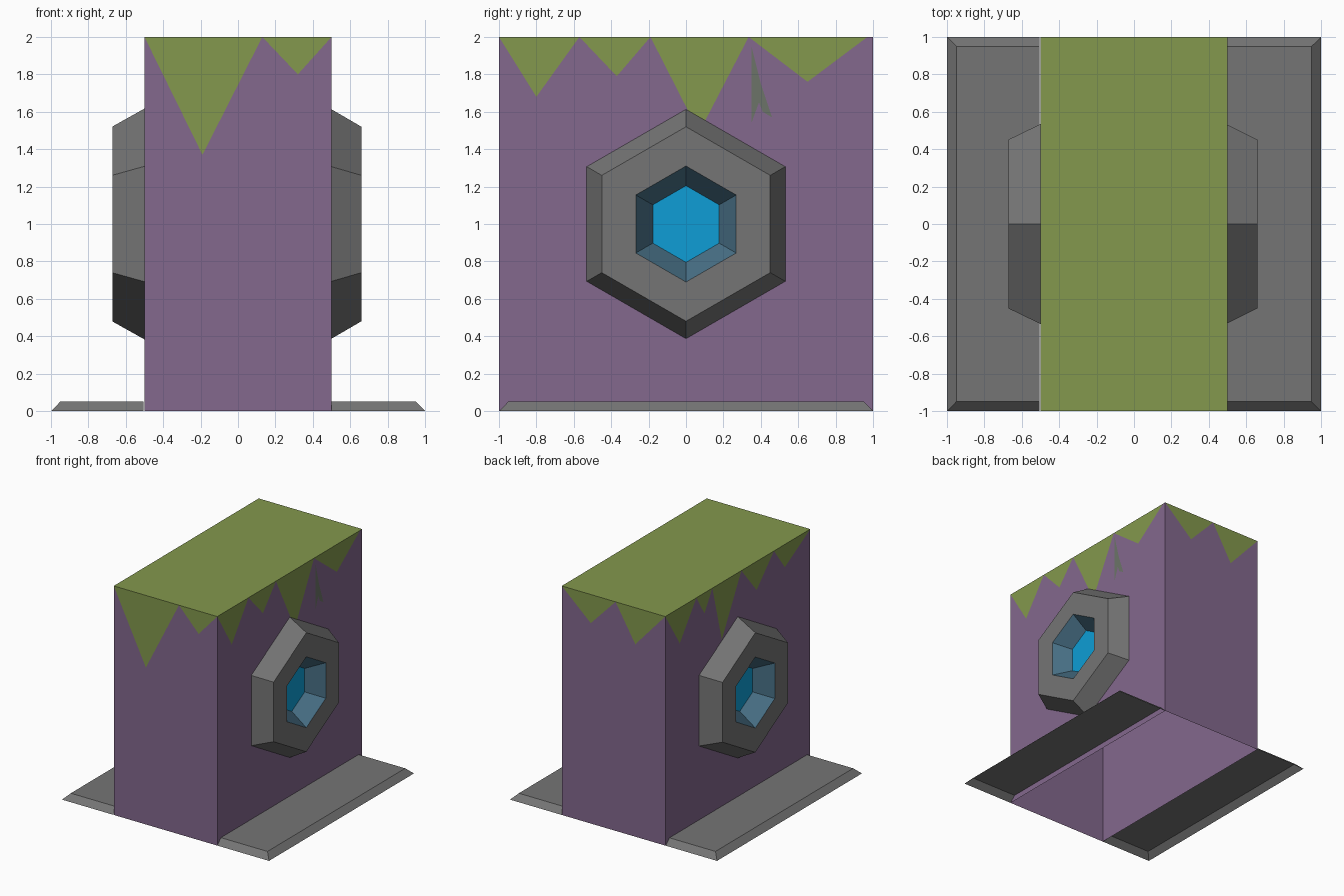
import bpy, bmesh, math
from mathutils import Vector

if "Cube" in bpy.data.objects:
    bpy.data.objects.remove(bpy.data.objects["Cube"])


def material(name, rgb):
    lin = [((c / 255 + 0.055) / 1.055) ** 2.4 if c > 10 else c / 255 / 12.92 for c in rgb]
    m = bpy.data.materials.new(name)
    m.diffuse_color = (*lin, 1)
    m.use_nodes = True
    m.node_tree.nodes["Principled BSDF"].inputs["Base Color"].default_value = m.diffuse_color
    return m


PURPLE = material("purple_stone", (131, 104, 141))
GREEN = material("moss_green", (131, 152, 77))
GRAY = material("gray_metal", (117, 117, 117))
BLUE = material("bright_blue", (14, 158, 214))
TEAL = material("dull_teal", (72, 112, 134))
SMUDGE = material("faded_moss", (108, 116, 104))


def build(name, faces, mats):
    """faces: (points, outward direction, material index)"""
    bm = bmesh.new()
    for pts, out, mi in faces:
        f = bm.faces.new([bm.verts.new(p) for p in pts])
        f.material_index = mi
        f.normal_update()
        if f.normal.dot(Vector(out)) < 0:
            f.normal_flip()
    bmesh.ops.remove_doubles(bm, verts=bm.verts[:], dist=1e-5)
    me = bpy.data.meshes.new(name)
    bm.to_mesh(me)
    bm.free()
    for m in mats:
        me.materials.append(m)
    ob = bpy.data.objects.new(name, me)
    bpy.context.collection.objects.link(ob)
    return ob


# Body walls: a zigzag line of (position, height) splits purple from green
def wall(zigzag, place, out):
    a, b = zigzag[0][0], zigzag[-1][0]
    side = 1 if b > a else -1
    half = 1.0 if abs(out[0]) else 0.5
    lower = [(-half * side, 0)] + [(-half * side, 2)] * (abs(a) < half)
    lower += zigzag + [(half * side, 2)] * (abs(b) < half) + [(half * side, 0)]
    faces = [([place(*p) for p in lower], out, 0)]
    for i in range(0, len(zigzag) - 2, 2):
        faces.append(([place(*p) for p in zigzag[i:i + 3]], out, 1))
    return faces


front = [(-.5, 2), (-.19, 1.37), (.13, 2), (.32, 1.8), (.5, 2)]
back = [(-.5, 2), (-.21, 1.68), (-.02, 2), (.22, 1.75), (.5, 2)]
right = [(-1, 2), (-.8, 1.68), (-.57, 2), (-.37, 1.79), (-.19, 2),
         (.07, 1.49), (.335, 2), (.65, 1.76), (.97, 2)]
left = [(-1, 2), (-.65, 1.8), (-.5, 2), (-.26, 1.75), (-.05, 2), (.22, 1.5),
        (.35, 2), (.46, 1.82), (.57, 2), (.8, 1.69), (1, 2)]

body = wall(front, lambda u, z: (u, -1, z), (0, -1, 0))
body += wall(back, lambda u, z: (u, 1, z), (0, 1, 0))
body += wall(right, lambda u, z: (.5, u, z), (1, 0, 0))
body += wall(left, lambda u, z: (-.5, u, z), (-1, 0, 0))
body.append(([(-.5, -1, 2), (.5, -1, 2), (.5, 1, 2), (-.5, 1, 2)], (0, 0, 1), 1))
build("body", body, [PURPLE, GREEN])

# Faded streak on the right wall
streak = [(.35, 1.95), (.40, 1.75), (.46, 1.57), (.41, 1.60), (.39, 1.65), (.35, 1.54)]
build("faded_streak", [([(.503, y, z) for y, z in streak], (1, 0, 0), 0)], [SMUDGE])


# Hexagonal ports: rings of (x, radius) joined by bands, closed by a blue plate
def hexagon(x, r):
    return [Vector((x, r * math.sin(k * math.pi / 3), 1 + r * math.cos(k * math.pi / 3)))
            for k in range(6)]


def port(name, s, depth, r_base, r_face):
    rings = [hexagon(s * x, r) for x, r in
             ((.5, r_base), (.5 + depth, r_face), (.5 + depth, .31), (.52, .205))]
    faces = []
    for j, mi in enumerate((0, 0, 1)):
        for k in range(6):
            n = (k + 1) % 6
            quad = [rings[j][k], rings[j][n], rings[j + 1][n], rings[j + 1][k]]
            faces.append((quad, (s, 0, 0), mi))
    faces.append((rings[3], (s, 0, 0), 2))
    build(name, faces, [GRAY, TEAL, BLUE])


port("right_port", 1, .16, .613, .52)
port("left_port", -1, .17, .617, .522)


# Base plates: low, open underneath, with sloped outer edges
def base_plate(name, s, inner):
    i, o, t = s * inner, s, s * .95
    build(name, [
        ([(i, -.95, .05), (t, -.95, .05), (t, .95, .05), (i, .95, .05)], (0, 0, 1), 0),
        ([(o, -1, 0), (o, 1, 0), (t, .95, .05), (t, -.95, .05)], (s, 0, 1), 0),
        ([(i, -1, 0), (o, -1, 0), (t, -.95, .05), (i, -.95, .05)], (0, -1, 1), 0),
        ([(i, 1, 0), (o, 1, 0), (t, .95, .05), (i, .95, .05)], (0, 1, 1), 0),
    ], [GRAY])


base_plate("right_base_plate", 1, .5)
base_plate("left_base_plate", -1, .505)
